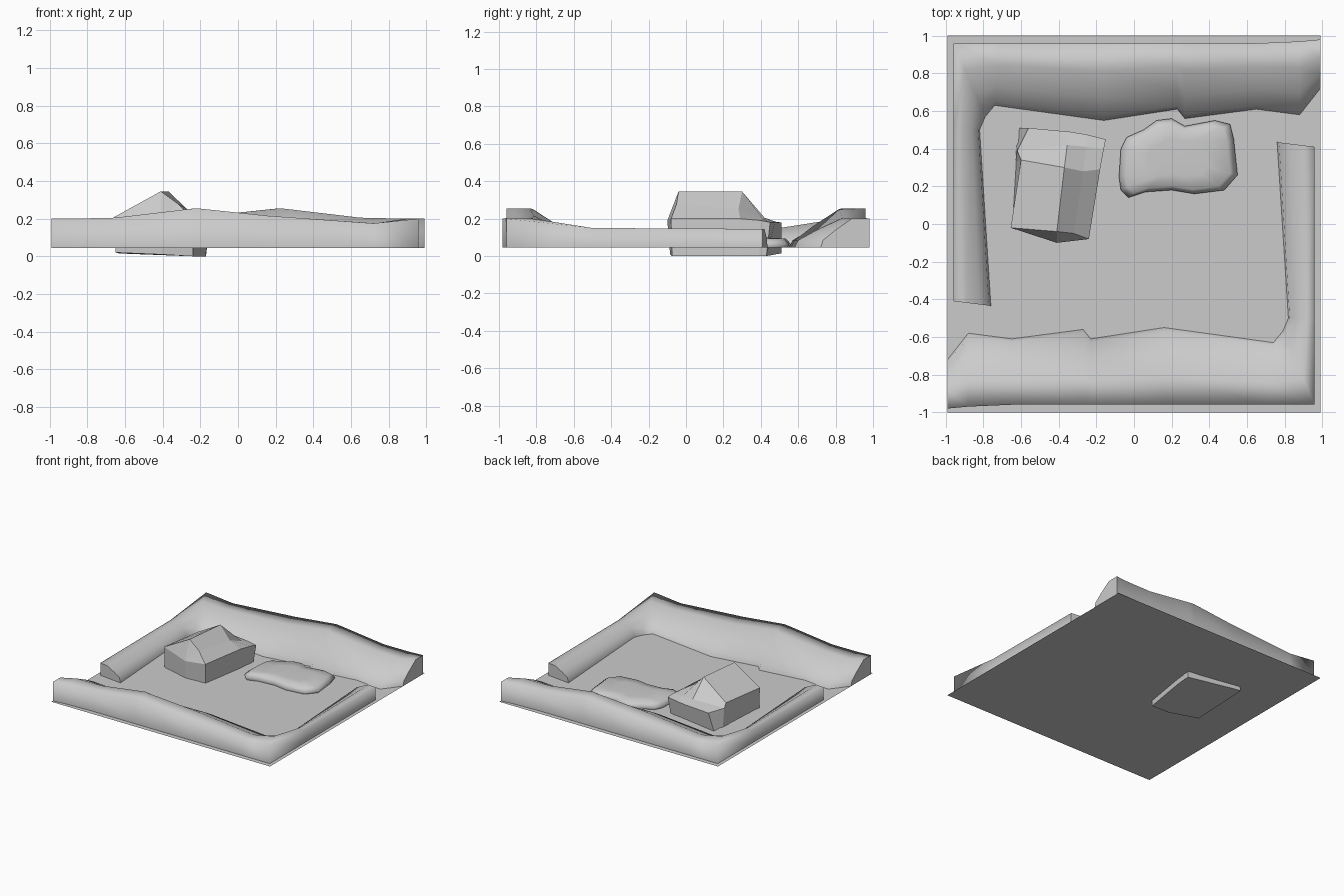
import bpy, math
from mathutils import Vector

if "Cube" in bpy.data.objects:
    bpy.data.objects.remove(bpy.data.objects["Cube"])

GROUND = 0.045


def make(name, verts, faces, smooth=False, flat=()):
    mesh = bpy.data.meshes.new(name)
    mesh.from_pydata([tuple(v) for v in verts], [], faces)
    for i, p in enumerate(mesh.polygons):
        p.use_smooth = smooth and i not in flat
    mesh.update()
    obj = bpy.data.objects.new(name, mesh)
    bpy.context.collection.objects.link(obj)
    return obj


def bridge(rows, n, closed=False):
    """Quads between consecutive rows of n points."""
    m = n if closed else n - 1
    return [(r * n + i, r * n + (i + 1) % n, (r + 1) * n + (i + 1) % n, (r + 1) * n + i)
            for r in range(rows - 1) for i in range(m)]


# Flat ground sheet
make("ground", [(-.99, -1, GROUND), (.99, -1, GROUND), (.99, 1, GROUND), (-.99, 1, GROUND)],
     [(0, 1, 2, 3)])

# L-shaped earth bank: outer foot xy, inner foot xy, crest height
bank = [
    (-.99, -.98, -.99, -.72, .20),
    (-.88, -.97, -.88, -.58, .20),
    (-.65, -.96, -.65, -.61, .205),
    (-.27, -.96, -.27, -.56, .25),
    (-.22, -.96, -.23, -.61, .255),
    (.16, -.96, .16, -.55, .215),
    (.72, -.96, .74, -.63, .175),
    (.96, -.96, .79, -.57, .20),
    (.96, -.50, .82, -.50, .15),
    (.96, .41, .76, .435, .145),
]


def earth_bank(name, turn):
    verts = []
    for ox, oy, ix, iy, h in bank:
        lip = .085
        for t, z in ((0, GROUND), (0, h), (.36, h), (.70, lip + .46 * (h - lip)),
                     (.95, lip), (1, GROUND)):
            x, y = ox + (ix - ox) * t, oy + (iy - oy) * t
            verts.append((x * turn, y * turn, z))
    rows, n = len(bank), 6
    faces = bridge(rows, n)
    k = len(faces)
    faces += [tuple(range(n)), tuple((rows - 1) * n + i for i in reversed(range(n)))]
    faces = [tuple(reversed(f)) for f in faces]
    make(name, verts, faces, True, (k, k + 1))


earth_bank("front_right_bank", 1)
earth_bank("back_left_bank", -1)

# Low rounded mound
outline = [(-.08, .25), (-.07, .40), (-.04, .46), (.05, .50), (.12, .55), (.20, .56),
           (.27, .52), (.43, .55), (.51, .53), (.53, .45), (.55, .26), (.48, .18),
           (.32, .16), (.20, .18), (.06, .17), (-.03, .14), (-.07, .18)]
outline.reverse()
cx, cy = .23, .35
verts = [(cx + (x - cx) * s, cy + (y - cy) * s, z)
         for s, z in ((.97, GROUND), (1, .065), (.88, .093), (.5, .098)) for x, y in outline]
n = len(outline)
verts.append((cx, cy, .098))
faces = bridge(4, n, True) + [(3 * n + i, 3 * n + (i + 1) % n, 4 * n) for i in range(n)]
make("mound", verts, faces, True)

# House: sections front to back (left foot, left eave, ridge, roof break, right eave, right foot)
house = [
    [(-.65, -.02, .02), (-.655, -.02, .21), (-.41, -.04, .345),
     (-.32, -.05, .28), (-.24, -.08, .20), (-.24, -.075, 0)],
    [(-.63, .33, .015), (-.60, .34, .21), (-.37, .30, .345),
     (-.27, .28, .25), (-.18, .29, .20), (-.18, .29, 0)],
    [(-.625, .42, .015), (-.62, .39, .19), (-.355, .42, .205),
     (-.255, .41, .20), (-.16, .40, .19), (-.17, .39, 0)],
    [(-.62, .51, .015), (-.56, .51, .18), (-.34, .49, .18),
     (-.25, .475, .18), (-.15, .45, .18), (-.17, .43, 0)],
]
verts = [p for row in house for p in row]
faces = bridge(4, 6, True)                       # walls, roof and floor
faces.append((18, 19, 20, 21, 22, 23))           # back wall
verts += [(-.41, -.10, .19), (-.41, -.085, .01)]  # jutting front edge
faces += [(1, 24, 2), (2, 24, 3), (3, 24, 4), (0, 25, 24, 1), (25, 5, 4, 24), (0, 5, 25)]
obj = make("house", verts, faces)

# Consistent outward normals on the house
import bmesh
bm = bmesh.new()
bm.from_mesh(obj.data)
bmesh.ops.recalc_face_normals(bm, faces=bm.faces)
bm.to_mesh(obj.data)
bm.free()
